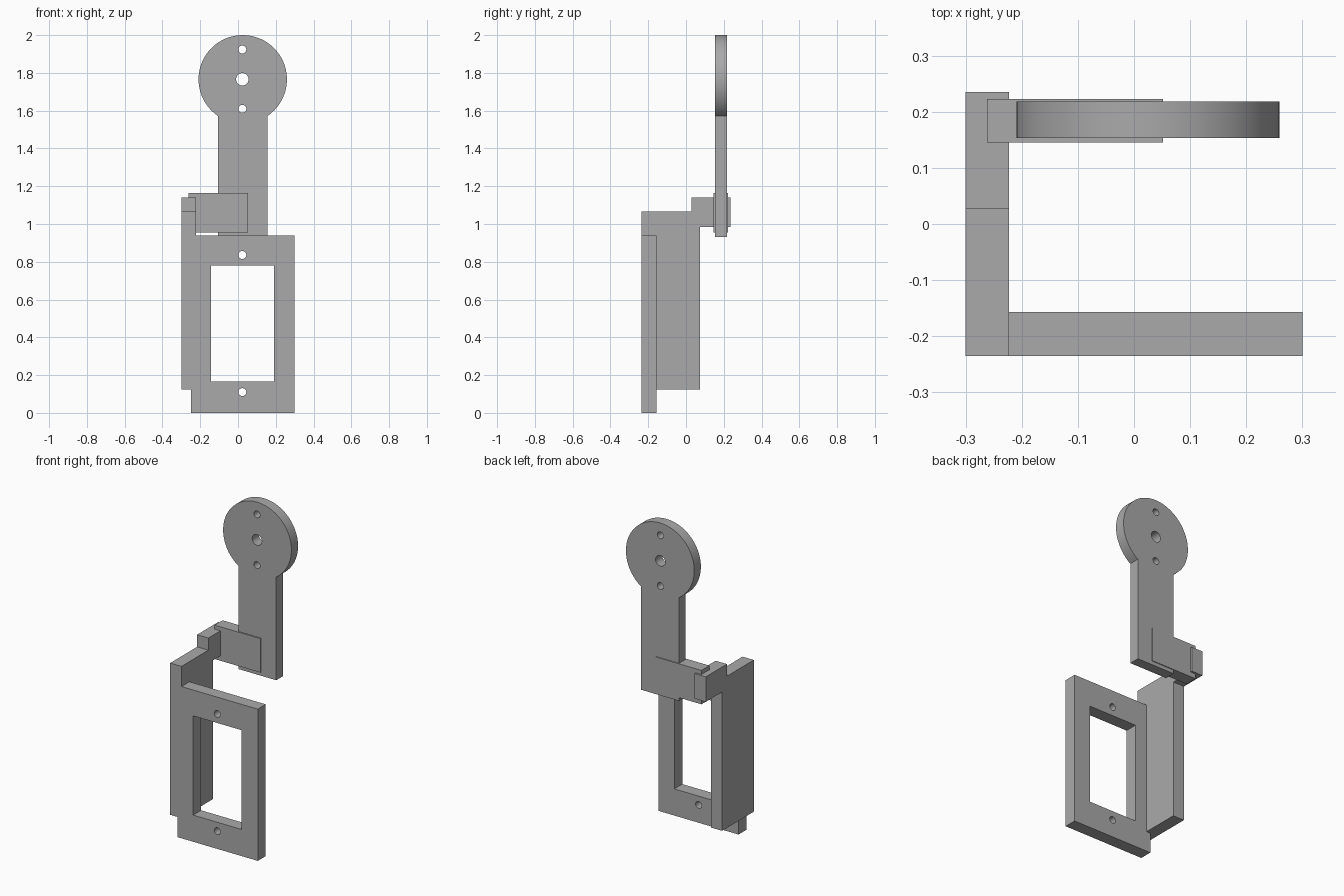
import bpy
import bmesh
from math import asin, cos, sin, pi, radians
from mathutils import Matrix

cube = bpy.data.objects.get("Cube")
if cube:
    bpy.data.objects.remove(cube, do_unlink=True)

grey = bpy.data.materials.new("plain grey")
grey.use_nodes = True
COLOUR = (0.4, 0.4, 0.4, 1)
grey.diffuse_color = COLOUR
grey.node_tree.nodes["Principled BSDF"].inputs["Base Color"].default_value = COLOUR


def arc(cx, cz, r, start=0.0, sweep=2 * pi, steps=32, closed=True):
    """Points along an arc; a closed circle leaves out the repeated end point."""
    count = steps if closed else steps + 1
    return [(cx + r * cos(start + sweep * i / steps),
             cz + r * sin(start + sweep * i / steps)) for i in range(count)]


def rect(x0, x1, z0, z1):
    return [(x0, z0), (x1, z0), (x1, z1), (x0, z1)]


def plate(name, y0, y1, outline, holes=()):
    """Upright plate: an x-z outline with holes, extruded from y0 to y1."""
    curve = bpy.data.curves.new(name + "_profile", "CURVE")
    curve.dimensions = "2D"
    curve.fill_mode = "BOTH"
    curve.extrude = (y1 - y0) / 2
    for loop in (outline, *holes):
        spline = curve.splines.new("POLY")
        spline.points.add(len(loop) - 1)
        for point, (x, z) in zip(spline.points, loop):
            point.co = (x, z, 0, 1)
        spline.use_cyclic_u = True
    profile = bpy.data.objects.new(name + "_profile", curve)
    bpy.context.collection.objects.link(profile)
    bpy.context.view_layer.update()
    graph = bpy.context.evaluated_depsgraph_get()
    mesh = bpy.data.meshes.new_from_object(profile.evaluated_get(graph))
    bpy.data.objects.remove(profile, do_unlink=True)

    # Stand the profile up, then weld the caps to the walls
    bm = bmesh.new()
    bm.from_mesh(mesh)
    bm.transform(Matrix.Translation((0, (y0 + y1) / 2, 0)) @ Matrix.Rotation(pi / 2, 4, "X"))
    bmesh.ops.remove_doubles(bm, verts=bm.verts, dist=0.0001)
    bmesh.ops.recalc_face_normals(bm, faces=bm.faces)
    bm.to_mesh(mesh)
    bm.free()
    mesh.materials.clear()
    mesh.materials.append(grey)
    obj = bpy.data.objects.new(name, mesh)
    bpy.context.collection.objects.link(obj)
    bpy.ops.object.select_all(action="DESELECT")
    obj.select_set(True)
    bpy.context.view_layer.objects.active = obj
    bpy.ops.object.shade_smooth_by_angle(angle=radians(30))
    return obj


CX = 0.023       # shared centre line of the screw holes
SCREW = 0.021    # screw hole radius

# Front mounting frame with a window and two screw holes
plate("front_frame", -0.235, -0.157, rect(-0.25, 0.30, 0, 0.94),
      [rect(-0.143, 0.19, 0.165, 0.78),
       arc(CX, 0.11, SCREW), arc(CX, 0.836, SCREW)])

# Side wall and the blocks that carry the arm
plate("side_wall", -0.235, 0.075, rect(-0.30, -0.223, 0.125, 1.065))
plate("side_bracket", 0.028, 0.235, rect(-0.30, -0.223, 0.985, 1.14))
plate("arm_clamp", 0.145, 0.223, rect(-0.262, 0.052, 0.955, 1.165))

# Arm whose straight shank runs into a round head
HEAD_Z, HEAD_R, HALF = 1.766, 0.234, 0.13
gap = asin(HALF / HEAD_R)
head = arc(CX + 0.002, HEAD_Z, HEAD_R, gap - pi / 2, 2 * pi - 2 * gap, 72, closed=False)
shank = [(CX + 0.002 - HALF, 0.932), (CX + 0.002 + HALF, 0.932)]
plate("arm", 0.153, 0.218, head + shank,
      [arc(CX, HEAD_Z, 0.033), arc(CX, 1.924, SCREW), arc(CX, 1.61, SCREW)])
